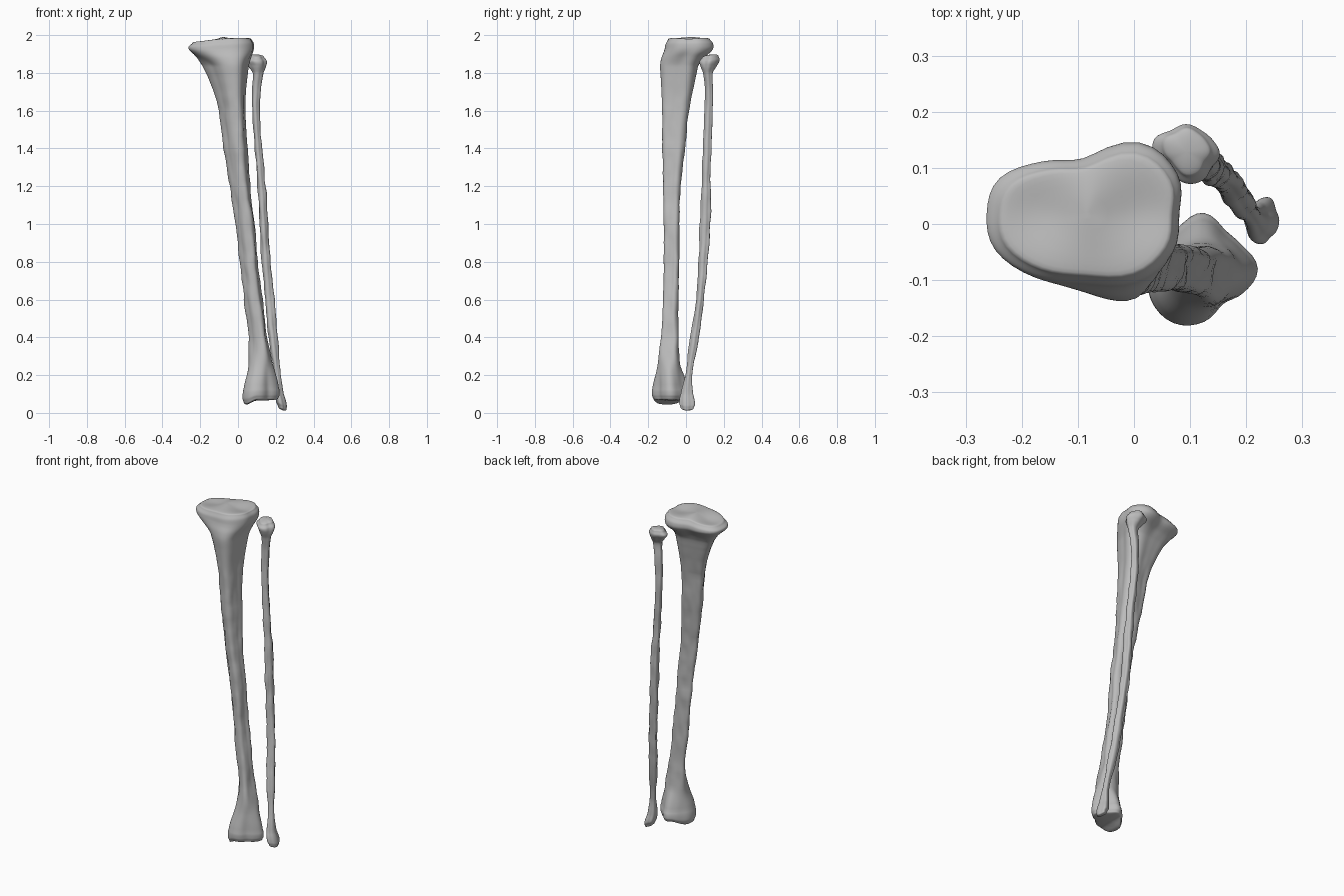
import bpy
import bmesh
import math
from mathutils import Vector, noise

default_cube = bpy.data.objects.get("Cube")
if default_cube:
    bpy.data.objects.remove(default_cube, do_unlink=True)

SIDES = 48
STEPS = 6

bone_grey = bpy.data.materials.new("bone_grey")
bone_grey.use_nodes = True
colour = (0.5, 0.5, 0.5, 1)
bone_grey.diffuse_color = colour
bone_grey.node_tree.nodes["Principled BSDF"].inputs["Base Color"].default_value = colour


def spline(a, b, c, d, t):
    """Catmull-Rom value between b and c."""
    return b + t * ((c - a) / 2 + t * (a - 2.5 * b + 2 * c - d / 2
                                       + t * (1.5 * (b - c) + (d - a) / 2)))


def smoothstep(low, high, value):
    t = min(max((value - low) / (high - low), 0), 1)
    return t * t * (3 - 2 * t)


def section(radii):
    """Closed outline from evenly spaced radii, fitted to a box from -1 to 1."""
    count = len(radii)
    points = []
    for i in range(SIDES):
        angle = math.tau * i / SIDES
        k, t = divmod(i * count / SIDES, 1)
        r = spline(*[radii[(int(k) + j) % count] for j in (-1, 0, 1, 2)], t)
        points.append(Vector((r * math.cos(angle), r * math.sin(angle))))
    for axis in (0, 1):
        low = min(p[axis] for p in points)
        high = max(p[axis] for p in points)
        for p in points:
            p[axis] = 2 * (p[axis] - low) / (high - low) - 1
    return points


def refine(stations):
    """Smoothly add rings between the measured stations."""
    last = len(stations) - 1
    for i in range(last):
        group = [stations[min(max(i + j, 0), last)] for j in (-1, 0, 1, 2)]
        for step in range(STEPS):
            t = step / STEPS
            ring = [spline(*values, t) for values in zip(*group)]
            ring[0] = group[1][0] + t * (group[2][0] - group[1][0])
            yield ring
    yield stations[last]


def build_bone(name, stations, outline_at, end_drop, deform, roughness):
    """Loft a bone through (z, x min, x max, y min, y max) stations, top first."""
    bm = bmesh.new()
    rings = []

    def add_ring(station, scale=1.0, lift=0.0):
        z, x0, x1, y0, y1 = station
        ring = []
        for p in outline_at(z):
            x = (x0 + x1) / 2 + p.x * scale * (x1 - x0) / 2
            y = (y0 + y1) / 2 + p.y * scale * (y1 - y0) / 2
            ring.append(bm.verts.new((x, y, z + lift)))
        rings.append(ring)

    # Rounded end caps are shrinking rings that rise off the last section
    cap = [(s, end_drop * math.sqrt(1 - s * s)) for s in (0.06, 0.25, 0.45, 0.65, 0.8, 0.9, 0.96)]
    for scale, lift in cap:
        add_ring(stations[0], scale, lift)
    for station in refine(stations):
        add_ring(station)
    for scale, lift in reversed(cap):
        add_ring(stations[-1], scale, -lift)

    for upper, lower in zip(rings, rings[1:]):
        for i in range(SIDES):
            j = (i + 1) % SIDES
            bm.faces.new((upper[i], lower[i], lower[j], upper[j]))
    bm.faces.new(rings[0])
    bm.faces.new(reversed(rings[-1]))

    # Shape the joint surfaces and roughen the shaft
    bm.normal_update()
    for v in bm.verts:
        shaft = smoothstep(0.1, 0.4, v.co.z) * (1 - smoothstep(1.5, 1.8, v.co.z))
        bumps = noise.noise(Vector((v.co.x * 25, v.co.y * 25, v.co.z * 14)))
        v.co += v.normal * bumps * roughness * shaft
        v.co.z += deform(v.co)
    bmesh.ops.recalc_face_normals(bm, faces=bm.faces)

    mesh = bpy.data.meshes.new(name)
    bm.to_mesh(mesh)
    bm.free()
    mesh.materials.append(bone_grey)
    bone = bpy.data.objects.new(name, mesh)
    bpy.context.collection.objects.link(bone)
    for face in mesh.polygons:
        face.use_smooth = True
    return bone


# Shin bone: broad plateau, three-sided shaft, notched ankle end
plateau = section([1, 1.13, 1.16, .78, .85, 1, 1, 1.05, 1.03, 1, 1.13, 1.08])
shaft_triangle = section([.9, 1.12, 1.05, .85, .9, 1.13, .85, .68, .75, .95, 1.13, .95])
ankle = section([1, .83, .8, 1, .88, .85, 1, 1.12, 1.12, .95, .72, .85])


def shin_outline(z):
    top = smoothstep(1.83, 1.93, z)
    bottom = 1 - smoothstep(0.12, 0.4, z)
    return [m.lerp(t, top).lerp(b, bottom)
            for m, t, b in zip(shaft_triangle, plateau, ankle)]


def shin_ends(p):
    # Plateau: sideways slope, two shallow dishes and a ridge between them
    top = smoothstep(1.9, 1.97, p.z)
    slope = 0.07 * (p.x + 0.09)
    dishes = sum(math.exp(-((p.x - cx) ** 2 + (p.y - 0.02) ** 2) / 0.004) for cx in (-0.17, 0.01))
    ridge = math.exp(-((p.x + 0.08) / 0.03) ** 2 - ((p.y - 0.03) / 0.06) ** 2)
    # Ankle: the inner knob hangs lower than the joint surface
    low = 1 - smoothstep(0.05, 0.14, p.z)
    knob = 0.028 * smoothstep(0.1, 0.04, p.x) if p.x < 0.1 else 0
    knob = 0.028 * (1 - smoothstep(0.04, 0.1, p.x))
    return top * (slope - 0.016 * dishes + 0.008 * ridge) + low * (0.008 - knob)


shin_stations = [
    (1.975, -.24, .07, -.095, .125),
    (1.95, -.262, .083, -.108, .143),
    (1.92, -.255, .083, -.115, .14),
    (1.88, -.222, .07, -.13, .095),
    (1.84, -.19, .058, -.137, .066),
    (1.78, -.16, .05, -.134, .052),
    (1.7, -.128, .042, -.13, .035),
    (1.6, -.1, .04, -.127, .015),
    (1.4, -.077, .05, -.125, -.005),
    (1.2, -.045, .063, -.12, -.028),
    (1, -.013, .09, -.12, -.035),
    (.8, .01, .105, -.116, -.036),
    (.6, .03, .13, -.124, -.04),
    (.4, .054, .155, -.131, -.04),
    (.25, .05, .19, -.155, -.025),
    (.13, .03, .217, -.178, .012),
    (.09, .024, .22, -.18, .02),
    (.068, .032, .212, -.172, .012),
]
build_bone("shin_bone", shin_stations, shin_outline, 0.01, shin_ends, 0.006)

# Calf bone: knobbly head, thin shaft, pointed outer ankle
calf_head = section([1, .95, .95, 1.05, .95, 1.1, .95, .75, .8, 1, 1, .85])
calf_shaft = section([1, .9, 1.05, .95, .9, 1.1, .95, .9, 1.05, 1, .85, .95])


def calf_outline(z):
    top = smoothstep(1.78, 1.86, z)
    return [s.lerp(h, top) for s, h in zip(calf_shaft, calf_head)]


def calf_ends(p):
    top = smoothstep(1.84, 1.9, p.z)
    low = 1 - smoothstep(0.02, 0.1, p.z)
    return top * 0.12 * (p.y - 0.13) - low * 0.35 * (p.x - 0.23)


calf_stations = [
    (1.885, .05, .137, .085, .172),
    (1.865, .033, .152, .072, .178),
    (1.84, .05, .15, .075, .165),
    (1.8, .078, .135, .09, .142),
    (1.72, .075, .122, .1, .142),
    (1.6, .075, .115, .097, .141),
    (1.4, .089, .126, .09, .136),
    (1.2, .103, .146, .083, .13),
    (1, .115, .16, .073, .13),
    (.8, .127, .173, .066, .115),
    (.6, .142, .192, .054, .094),
    (.4, .162, .21, .022, .068),
    (.2, .193, .226, -.002, .033),
    (.1, .195, .242, -.028, .038),
    (.05, .202, .258, -.036, .048),
    (.028, .212, .257, -.028, .04),
]
build_bone("calf_bone", calf_stations, calf_outline, 0.012, calf_ends, 0.006)
